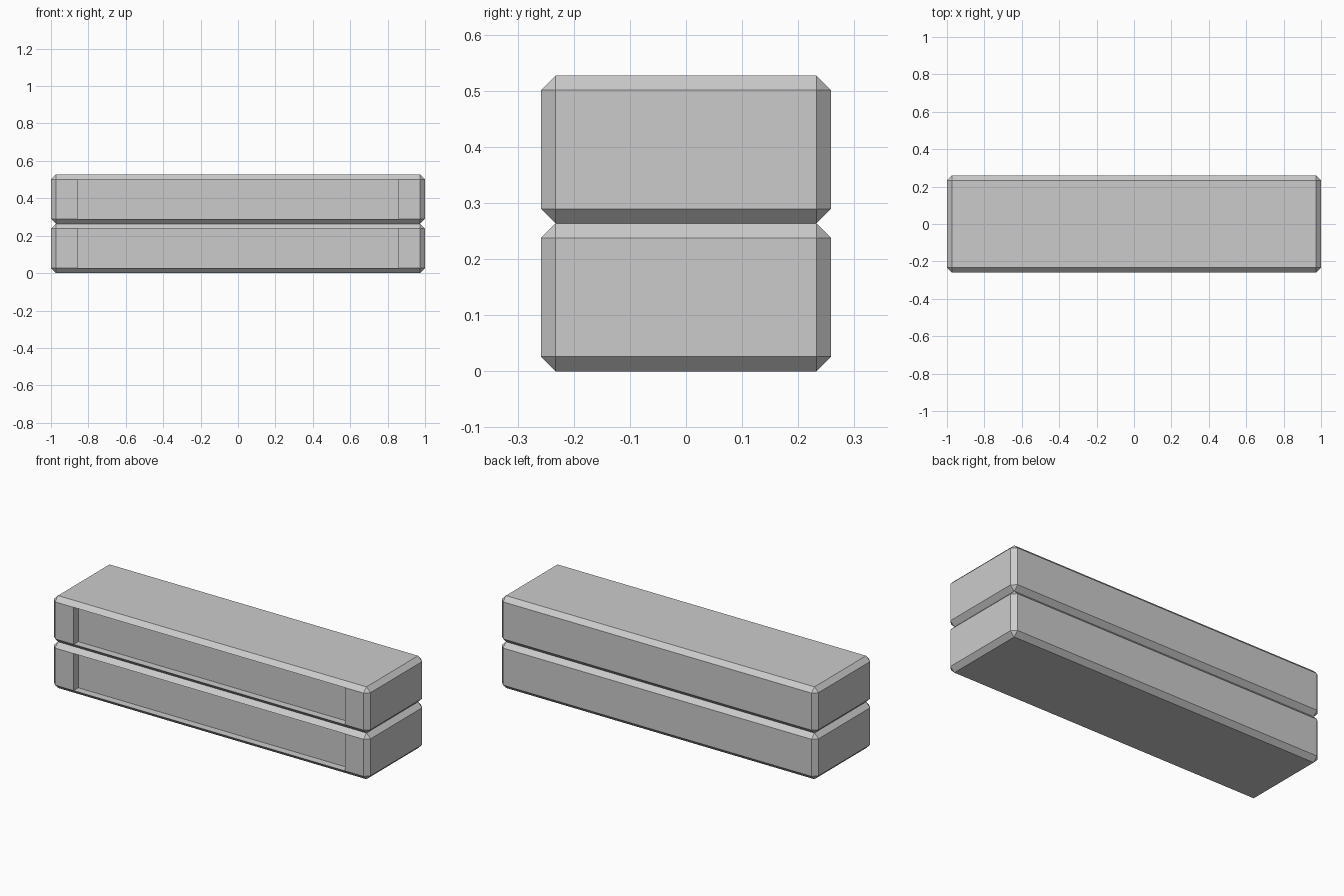
import bpy, bmesh
from mathutils import Vector

if "Cube" in bpy.data.objects:
    bpy.data.objects.remove(bpy.data.objects["Cube"])

L, D, H = 2.0, 0.517, 0.2635   # one block
CH = 0.026                     # chamfer width
RX, RD = 0.857, 0.042          # recess half length and depth


def block(name, z):
    bm = bmesh.new()
    bmesh.ops.create_cube(bm, size=1)
    bmesh.ops.scale(bm, vec=(L, D, H), verts=bm.verts)
    # chamfer all edges
    bmesh.ops.bevel(bm, geom=bm.edges[:], offset=CH, offset_type='OFFSET',
                    segments=1, profile=0.5, affect='EDGES')
    bm.normal_update()
    # split the front face and push its middle part inwards
    for x in (-RX, RX):
        bm.normal_update()
        faces = [f for f in bm.faces if f.normal.y < -0.99]
        edges = list({e for f in faces for e in f.edges})
        verts = list({v for f in faces for v in f.verts})
        bmesh.ops.bisect_plane(bm, geom=verts + edges + faces, dist=1e-5,
                               plane_co=(x, 0, 0), plane_no=(1, 0, 0))
    bm.normal_update()
    front = [f for f in bm.faces if f.normal.y < -0.99
             and abs(f.calc_center_median().x) < 0.1]
    pushed = bmesh.ops.extrude_discrete_faces(bm, faces=front)["faces"]
    bmesh.ops.translate(bm, vec=Vector((0, RD, 0)),
                        verts=list({v for f in pushed for v in f.verts}))
    bmesh.ops.recalc_face_normals(bm, faces=bm.faces)
    me = bpy.data.meshes.new(name)
    bm.to_mesh(me)
    bm.free()
    ob = bpy.data.objects.new(name, me)
    ob.location.z = z + H / 2
    bpy.context.collection.objects.link(ob)


# two stacked blocks
block("lower_block", 0)
block("upper_block", H)
